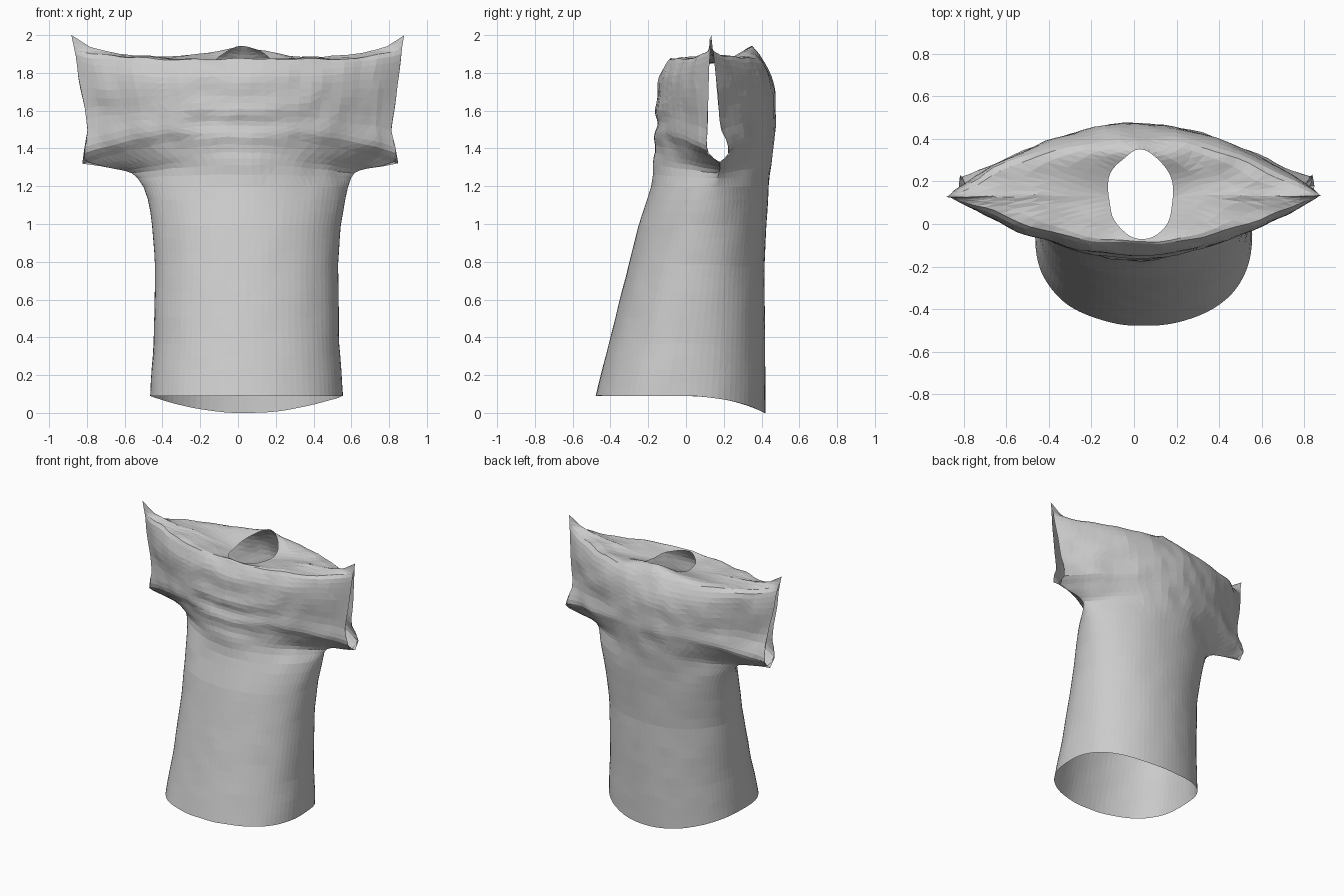
import bpy
import bmesh
import math
from mathutils import Vector, noise

default_cube = bpy.data.objects.get("Cube")
if default_cube:
    bpy.data.objects.remove(default_cube, do_unlink=True)

COLUMNS = 40
NECK_SPAN = 0.6          # share of each top edge that feeds the neck hole
ARMPIT, CUFF, TOP = 1.25, 1.32, 2.0

# Profiles along the height of the side seam
HALF_WIDTH = [(0.09, 0.51), (0.4, 0.49), (0.8, 0.485), (1, 0.5), (1.2, 0.535),
              (1.27, 0.585), (1.29, 0.66), (CUFF, 0.835), (1.5, 0.805), (1.75, 0.84), (TOP, 0.88)]
CENTRE_X = [(0.09, 0.045), (1.2, 0.045), (CUFF, 0.012), (TOP, 0)]
MIDDLE_Z = [(0.09, 0.09), (1.2, 1.2), (ARMPIT, 1.27), (1.29, 1.37), (CUFF, 1.47), (TOP, 1.88)]
SEAM_Y = [(0.09, -0.05), (0.8, 0.06), (ARMPIT, 0.17), (CUFF, 0.18), (1.5, 0.15), (TOP, 0.13)]
SLEEVE_GAP = [(CUFF, 0), (1.37, 0.06), (1.44, 0.055), (1.5, 0.035), (1.8, 0.018), (TOP, 0)]
ROUNDNESS = [(0.09, 0.8), (1, 0.95), (1.2, 1.1), (CUFF, 2.8), (1.7, 2), (TOP, 2)]
DRAPE = [(CUFF, 2), (1.7, 1.2), (TOP, 0.35)]

# Profiles along the height of the middle of the cloth
FRONT_Y = [(0.09, -0.48), (0.4, -0.4), (1, -0.25), (1.2, -0.18), (1.5, -0.165), (1.78, -0.145), (1.88, -0.09)]
BACK_Y = [(0.09, 0.42), (0.8, 0.415), (1.2, 0.44), (1.5, 0.475), (1.68, 0.475), (1.8, 0.45), (1.88, 0.4)]


def sample(profile, h):
    """Linear lookup in a list of (height, value) pairs."""
    if h <= profile[0][0]:
        return profile[0][1]
    for (low, a), (high, b) in zip(profile, profile[1:]):
        if h <= high:
            return a + (b - a) * (h - low) / (high - low)
    return profile[-1][1]


def cloth_row(h, side):
    """One row of cloth from seam to seam; side is -1 for front, 1 for back."""
    half, centre = sample(HALF_WIDTH, h), sample(CENTRE_X, h)
    seam = sample(SEAM_Y, h) + side * sample(SLEEVE_GAP, h)
    z_middle = sample(MIDDLE_Z, h)
    y_middle = sample(FRONT_Y if side < 0 else BACK_Y, z_middle)
    if side > 0:
        z_middle -= 0.1 * max(0, 1 - h)
    row = []
    for i in range(COLUMNS + 1):
        t = math.pi * (i / COLUMNS - 0.5)
        c = max(0, math.cos(t))
        y = seam + (y_middle - seam) * c ** sample(ROUNDNESS, h)
        z = h + (z_middle - h) * c ** sample(DRAPE, h)
        row.append(Vector((centre + half * math.sin(t), y, z)))
    return row


def shoulder_row(side):
    """Shoulder seams with half of the neck hole between them."""
    row = []
    for i in range(COLUMNS + 1):
        u = 2 * i / COLUMNS - 1
        if abs(u) < NECK_SPAN:
            angle = u / NECK_SPAN * math.pi / 2
            lift = math.cos(angle) ** 2
            z = 1.85 + lift * (0.02 if side < 0 else 0.095)
            row.append(Vector((0.03 + 0.155 * math.sin(angle), 0.135 + side * 0.208 * math.cos(angle), z)))
        else:
            k = (abs(u) - NECK_SPAN) / (1 - NECK_SPAN)
            edge = math.copysign(1, u)
            start = 0.03 + edge * 0.155
            z = 1.85 + 0.045 * min(1, 2 * k) + 0.105 * k ** 6
            row.append(Vector((start + (edge * 0.88 - start) * k, 0.135 - 0.005 * k, z)))
    return row


# Heights of the rows: even on the body, closer under the arms
heights = [0.09 + (1.2 - 0.09) * i / 16 for i in range(17)]
heights += [ARMPIT, 1.27, 1.28, 1.29, 1.305, CUFF, 1.345, 1.37, 1.405]
heights += [1.44 + (TOP - 1.44) * i / 10 for i in range(11)]

bm = bmesh.new()
for side in (-1, 1):
    rows = [cloth_row(h, side) for h in heights]
    # Top of the shoulders, from the upper edge in to the neck
    edge, collar = rows[-1], shoulder_row(side)
    for k in (0.25, 0.5, 0.75, 1):
        rows.append([a.lerp(b, k) for a, b in zip(edge, collar)])
    grid = [[bm.verts.new(p) for p in row] for row in rows]
    for lower, upper in zip(grid, grid[1:]):
        for i in range(COLUMNS):
            quad = [lower[i], lower[i + 1], upper[i + 1], upper[i]]
            bm.faces.new(quad if side < 0 else quad[::-1])
bmesh.ops.remove_doubles(bm, verts=bm.verts, dist=0.002)
bmesh.ops.dissolve_degenerate(bm, edges=bm.edges, dist=0.0005)

# Soften the shoulders and underarms, keeping the open edges
soft = [v for v in bm.verts if v.co.z > 1.1 and not v.is_boundary]
for _ in range(3):
    bmesh.ops.smooth_vert(bm, verts=soft, factor=0.5, use_axis_x=True, use_axis_y=True, use_axis_z=True)

# Cloth wrinkles: strongest on the chest, shoulders and sleeves
for v in bm.verts:
    p = v.co.copy()
    amount = 0.003 + 0.012 * min(1, max(0, (p.z - 1.1) / 0.5))
    if abs(p.x) > 0.75:
        amount *= 0.5
    v.co += noise.noise_vector(p * 7) * amount
    if p.y < 0:
        chest = math.exp(-(p.x / 0.28) ** 2 - ((p.z - 1.5) / 0.16) ** 2)
        v.co.y += 0.01 * chest * math.sin(42 * p.z - 6 * p.x ** 2)
bmesh.ops.triangulate(bm, faces=bm.faces, quad_method='SHORT_EDGE')

mesh = bpy.data.meshes.new("shirt")
bm.to_mesh(mesh)
bm.free()
shirt = bpy.data.objects.new("shirt", mesh)
bpy.context.collection.objects.link(shirt)

grey = bpy.data.materials.new("grey cloth")
grey.use_nodes = True
colour = (0.6, 0.6, 0.6, 1)
grey.diffuse_color = colour
grey.node_tree.nodes["Principled BSDF"].inputs["Base Color"].default_value = colour
mesh.materials.append(grey)
